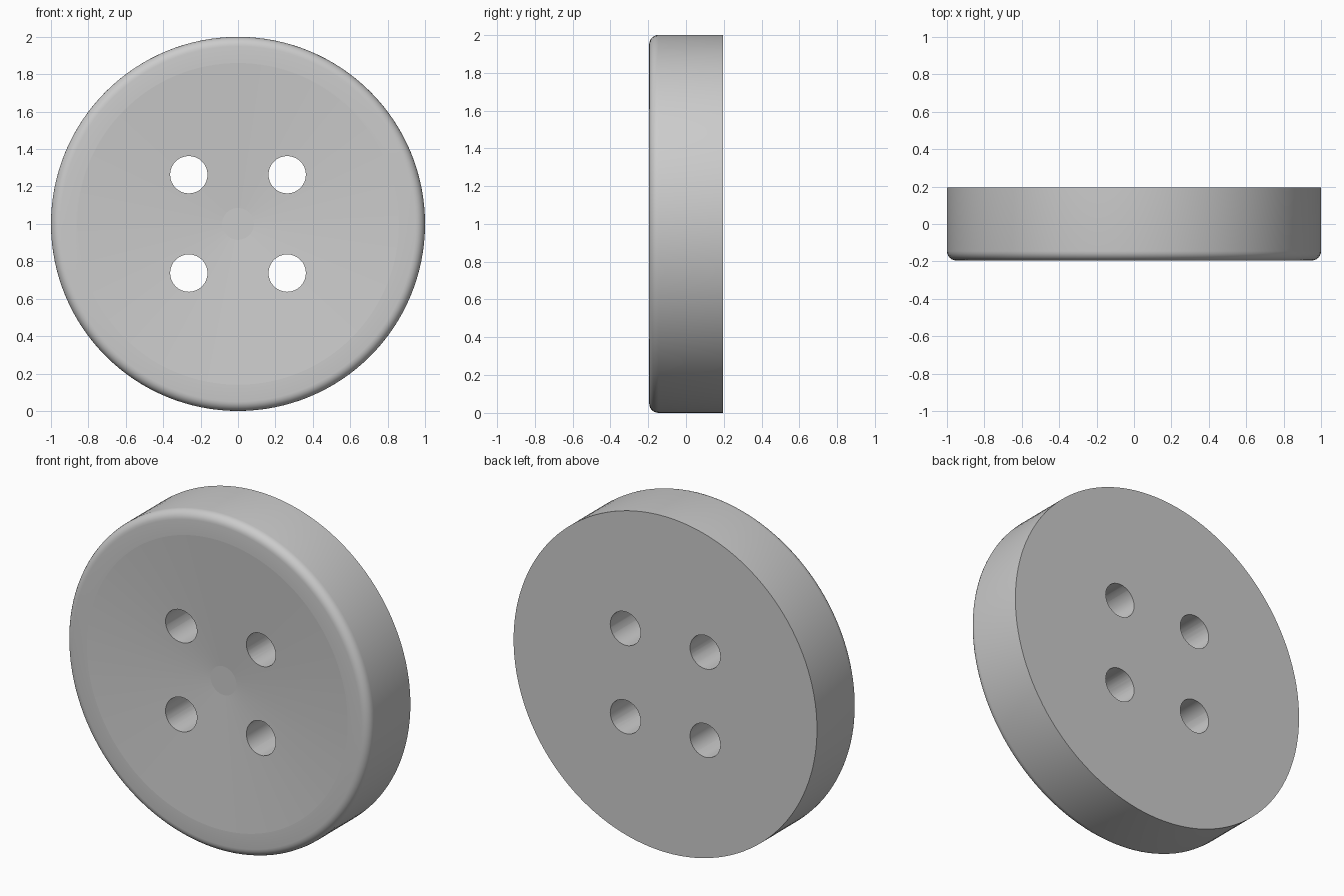
import bpy, bmesh, math
from mathutils import Matrix, Vector

if "Cube" in bpy.data.objects:
    bpy.data.objects.remove(bpy.data.objects["Cube"])

T = 0.195            # half thickness
FILLET = 0.05        # rounded front edge
DISH_R, DISH_DEPTH, HUB_R = 0.86, 0.058, 0.085
HOLE_R, HOLE_POS = 0.10, 0.263


def button_profile():
    """Half section as (radius, y), from front centre to back centre."""
    pts = [(0, -T + DISH_DEPTH), (HUB_R, -T + DISH_DEPTH), (DISH_R, -T)]
    for i in range(7):
        a = math.pi / 2 * i / 6
        pts.append((1 - FILLET + FILLET * math.sin(a), -T + FILLET - FILLET * math.cos(a)))
    return pts + [(1, T), (0, T)]


def lathe(name, profile, steps):
    """Revolve the profile around the y axis, centred at z = 1."""
    bm = bmesh.new()
    verts = [bm.verts.new((r, y, 1)) for r, y in profile]
    edges = [bm.edges.new(p) for p in zip(verts, verts[1:])]
    bmesh.ops.spin(bm, geom=verts + edges, cent=(0, 0, 1), axis=(0, 1, 0),
                   angle=math.tau, steps=steps, use_merge=True)
    bmesh.ops.remove_doubles(bm, verts=bm.verts, dist=1e-5)
    bmesh.ops.recalc_face_normals(bm, faces=bm.faces)
    return to_object(name, bm)


def to_object(name, bm):
    mesh = bpy.data.meshes.new(name)
    bm.to_mesh(mesh)
    bm.free()
    obj = bpy.data.objects.new(name, mesh)
    bpy.context.collection.objects.link(obj)
    return obj


# Button disc with dished front
button = lathe("button_disc", button_profile(), 128)

# Four thread holes
bm = bmesh.new()
for sx in (-1, 1):
    for sz in (-1, 1):
        place = Matrix.Translation(Vector((sx * HOLE_POS, 0, 1 + sz * HOLE_POS)))
        bmesh.ops.create_cone(bm, cap_ends=True, segments=32, radius1=HOLE_R,
                              radius2=HOLE_R, depth=1,
                              matrix=place @ Matrix.Rotation(math.pi / 2, 4, 'X'))
cutter = to_object("thread_hole_cutter", bm)
cutter.hide_render = True

# Cut the holes and keep only the finished disc
mod = button.modifiers.new("thread_holes", 'BOOLEAN')
mod.operation, mod.object, mod.solver = 'DIFFERENCE', cutter, 'EXACT'
bpy.context.view_layer.objects.active = button
button.select_set(True)
bpy.ops.object.modifier_apply(modifier=mod.name)
bpy.data.objects.remove(cutter)

# Smooth rim, crisp dish boundary and hole edges
bpy.ops.object.shade_smooth_by_angle(angle=math.radians(20))
for poly in button.data.polygons:
    c = poly.center
    if c.y < 0 and math.hypot(c.x, c.z - 1) < DISH_R and poly.normal.y < -0.9:
        poly.use_smooth = False
